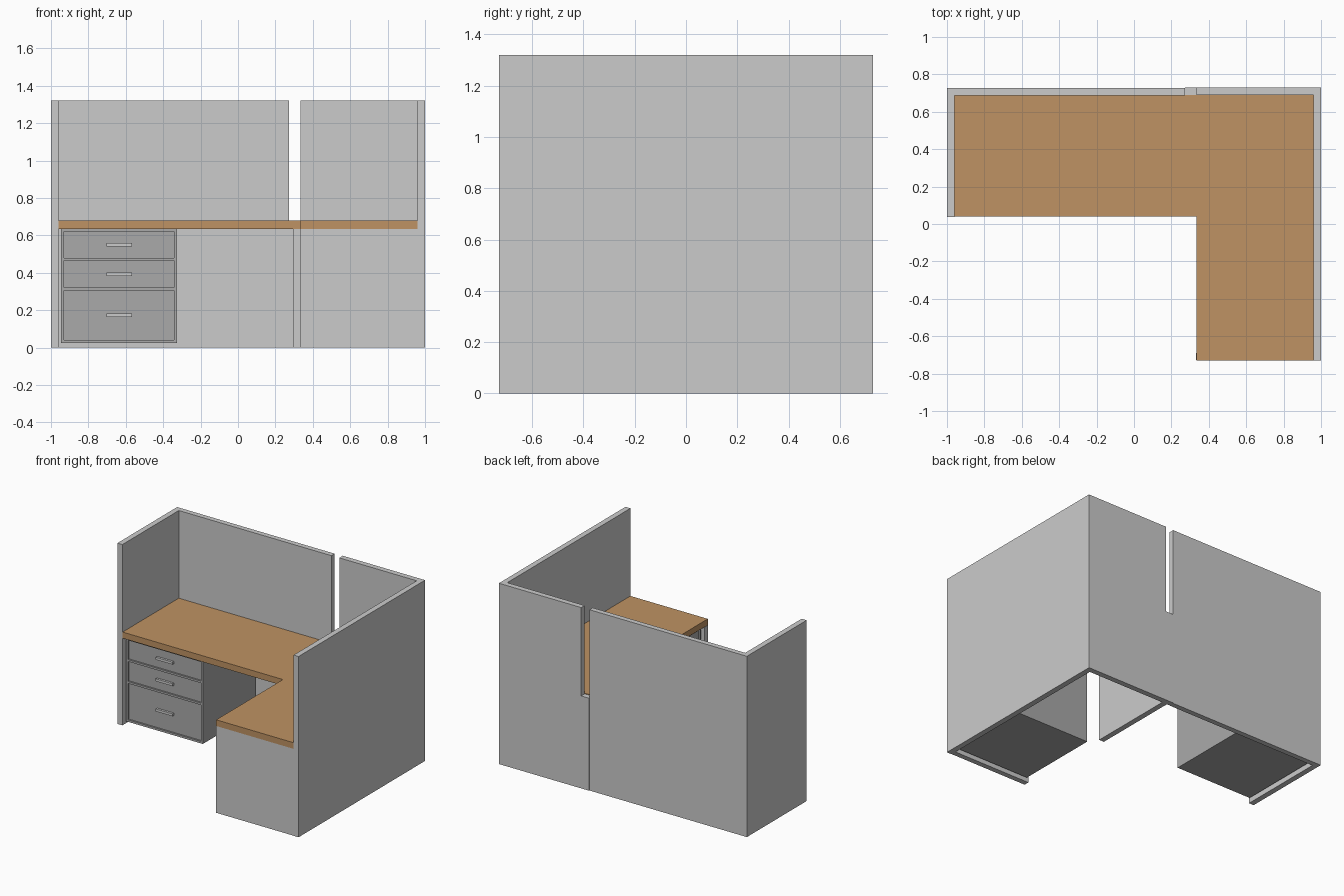
import bpy, bmesh, math
from mathutils import Matrix, Vector

if "Cube" in bpy.data.objects:
    bpy.data.objects.remove(bpy.data.objects["Cube"])


def material(name, color):
    m = bpy.data.materials.new(name)
    m.diffuse_color = color
    m.use_nodes = True
    m.node_tree.nodes["Principled BSDF"].inputs["Base Color"].default_value = m.diffuse_color
    return m


WOOD = material("wood", (0.52, 0.29, 0.125, 1))
DARK = material("dark_grey", (0.4, 0.4, 0.4, 1))


def add_mesh(name, bm, mat=None):
    me = bpy.data.meshes.new(name)
    bmesh.ops.recalc_face_normals(bm, faces=bm.faces)
    bm.to_mesh(me)
    bm.free()
    ob = bpy.data.objects.new(name, me)
    bpy.context.collection.objects.link(ob)
    if mat:
        me.materials.append(mat)
    return ob


def box(name, x, y, z, mat=None, place=Matrix()):
    """Box from (min, max) ranges, then moved by a placement matrix."""
    lo, hi = Vector((x[0], y[0], z[0])), Vector((x[1], y[1], z[1]))
    bm = bmesh.new()
    bmesh.ops.create_cube(bm, size=1, matrix=Matrix.Translation((lo + hi) / 2) @ Matrix.Diagonal((*(hi - lo), 1)))
    bm.transform(place)
    return add_mesh(name, bm, mat)


# Privacy panels around the desk
H = 1.32
box("left_panel", (-1, -0.96), (0.037, 0.726), (0, H))
box("back_panel_left", (-0.96, 0.272), (0.688, 0.726), (0, H))
box("back_panel_right", (0.335, 0.96), (0.69, 0.73), (0, H))
box("right_panel", (0.96, 1), (-0.73, 0.73), (0, H))
box("back_post", (0.272, 0.335), (0.69, 0.73), (0, 0.675))

# Panels that carry the desktop
box("support_panel", (0.295, 0.335), (0.042, 0.69), (0, 0.635))
box("return_end_panel", (0.332, 0.96), (-0.728, -0.69), (0, 0.635))

# L-shaped desktop
bm = bmesh.new()
outline = [(-0.96, 0.04), (0.335, 0.04), (0.335, -0.73), (0.96, -0.73), (0.96, 0.69), (-0.96, 0.69)]
face = bm.faces.new([bm.verts.new((x, y, 0.635)) for x, y in outline])
top = bmesh.ops.extrude_face_region(bm, geom=[face])["geom"]
bmesh.ops.translate(bm, vec=(0, 0, 0.045), verts=[v for v in top if isinstance(v, bmesh.types.BMVert)])
add_mesh("desktop", bm, WOOD)


def pedestal(name, place):
    """Three-drawer unit; local front at y = 0, facing -y."""
    w, rec, z0, z1 = 0.31, 0.012, 0.025, 0.633
    drawers = [(0.04, 0.305), (0.32, 0.465), (0.48, 0.62)]
    box(name + "_body", (-w, w), (rec, 0.605), (z0, z1), DARK, place)
    # Face frame: stiles, then rails between the drawers
    for side, x in (("left", (-w, -w + 0.015)), ("right", (w - 0.015, w))):
        box(f"{name}_{side}_stile", x, (0, rec), (z0, z1), DARK, place)
    edges = [z0] + [z for d in drawers for z in d] + [z1]
    for i in range(0, len(edges), 2):
        box(f"{name}_rail_{i // 2}", (-w + 0.015, w - 0.015), (0, rec), edges[i:i + 2], DARK, place)
    # Handles on the recessed drawer fronts
    for i, (a, b) in enumerate(drawers):
        c = (a + b) / 2
        box(f"{name}_handle_{i}", (-0.068, 0.068), (-0.004, rec), (c - 0.009, c + 0.009), None, place)


pedestal("main_drawers", Matrix.Translation((-0.636, 0.06, 0)))
pedestal("return_drawers", Matrix.Translation((0.353, -0.37, 0)) @ Matrix.Rotation(-math.pi / 2, 4, "Z"))
